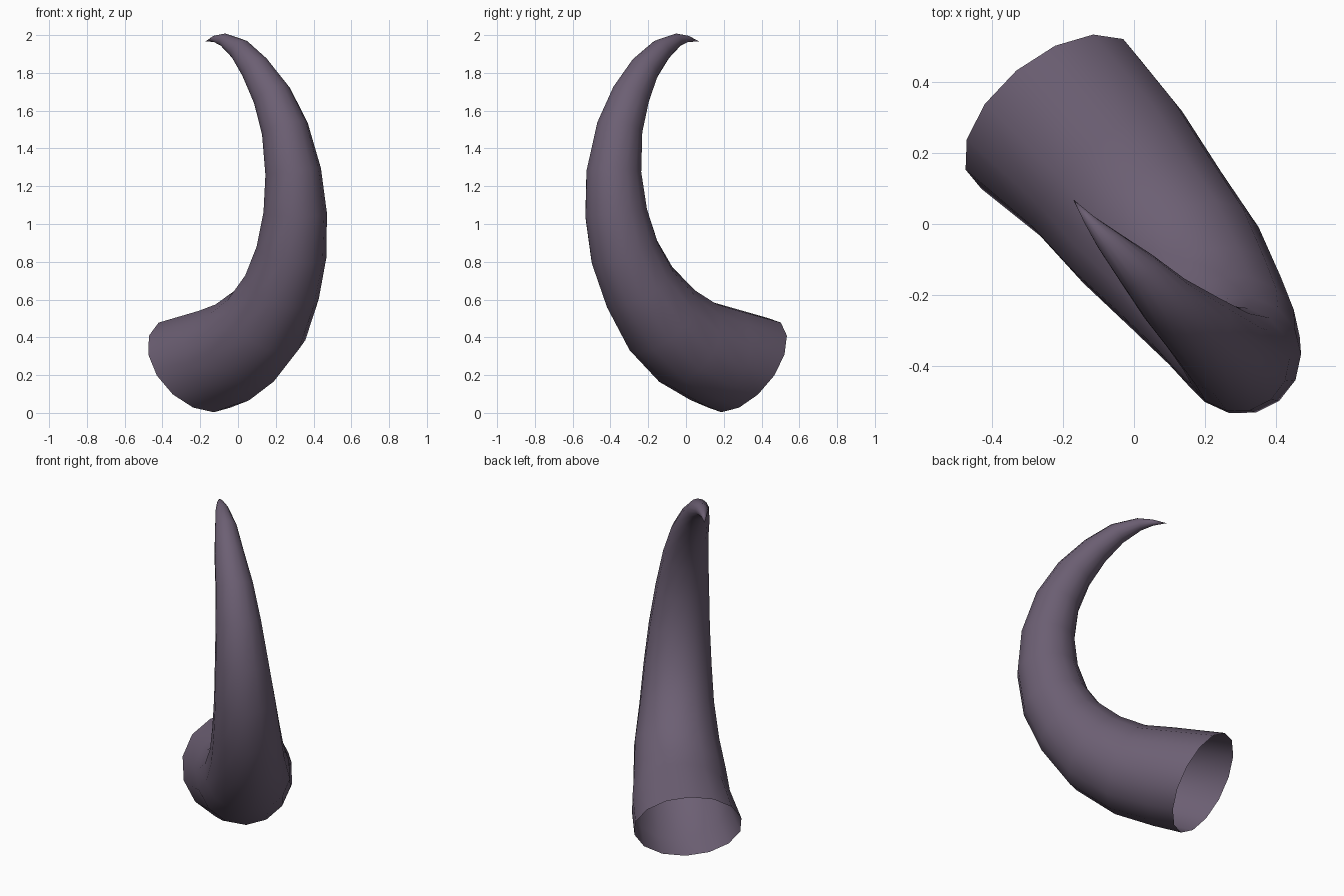
import bpy, bmesh, math
from mathutils import Vector

if "Cube" in bpy.data.objects:
    bpy.data.objects.remove(bpy.data.objects["Cube"])

SIDES = 14
# horn centre line and radius: x, y, z, r
PATH = [
    (-.23, .31, .253, .296), (-.075, .155, .303, .273), (.035, .01, .37, .256),
    (.15, -.125, .49, .235), (.233, -.245, .665, .205), (.283, -.325, .85, .187),
    (.303, -.37, 1.06, .168), (.292, -.382, 1.278, .148), (.248, -.352, 1.505, .125),
    (.18, -.293, 1.68, .104), (.093, -.218, 1.823, .081), (.01, -.13, 1.923, .060),
    (-.075, -.045, 1.975, .035), (-.125, .01, 1.98, .017),
]
TIP = Vector((-.172, .07, 1.967))
RIM_NORMAL = Vector((.537, -.648, .537))   # the open end is cut at a slant
SIDEWAYS = Vector((.77, .638, 0))          # across the plane of the curl

mat = bpy.data.materials.new("dusky purple horn")
mat.diffuse_color = (.15, .115, .172, 1)
mat.use_nodes = True
mat.node_tree.nodes["Principled BSDF"].inputs["Base Color"].default_value = mat.diffuse_color

bm = bmesh.new()
centres = [Vector(p[:3]) for p in PATH] + [TIP]

# rings swept along the curl
rings = []
for i, p in enumerate(PATH):
    tangent = RIM_NORMAL if i == 0 else centres[i + 1] - centres[i - 1]
    tangent = tangent.normalized()
    side = (SIDEWAYS - tangent * SIDEWAYS.dot(tangent)).normalized()
    up = side.cross(tangent)
    ring = []
    for k in range(SIDES):
        a = 2 * math.pi * k / SIDES
        ring.append(bm.verts.new(centres[i] + p[3] * (up * math.cos(a) + side * math.sin(a))))
    rings.append(ring)

# tube walls, open at the base
for lower, upper in zip(rings, rings[1:]):
    for k in range(SIDES):
        n = (k + 1) % SIDES
        bm.faces.new((lower[k], lower[n], upper[n], upper[k]))

# pointed tip
tip = bm.verts.new(TIP)
for k in range(SIDES):
    bm.faces.new((rings[-1][k], rings[-1][(k + 1) % SIDES], tip))

# outward normals, checked against the centre line
bm.normal_update()
f = next(f for f in bm.faces if rings[6][0] in f.verts)
if f.normal.dot(rings[6][0].co - centres[6]) < 0:
    bmesh.ops.reverse_faces(bm, faces=bm.faces[:])
for f in bm.faces:
    f.smooth = True

mesh = bpy.data.meshes.new("curved_horn")
bm.to_mesh(mesh)
bm.free()
mesh.materials.append(mat)
bpy.context.collection.objects.link(bpy.data.objects.new("curved_horn", mesh))
